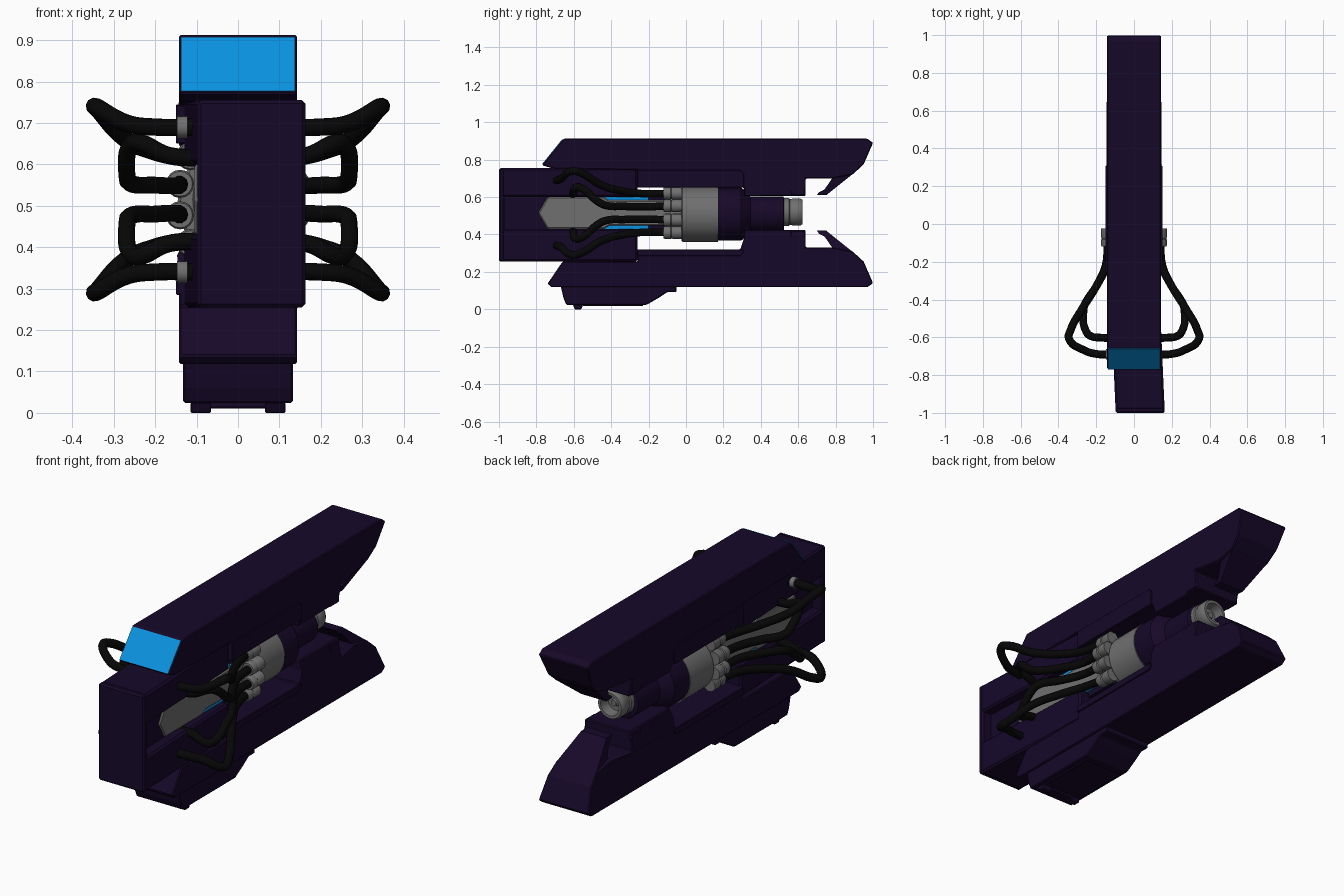
import bpy, bmesh, math
from mathutils import Matrix

if "Cube" in bpy.data.objects:
    bpy.data.objects.remove(bpy.data.objects["Cube"])

MID = 0.515  # height the rails and hoses mirror about


def material(name, rgb):
    m = bpy.data.materials.new(name)
    m.diffuse_color = (*rgb, 1)
    m.use_nodes = True
    m.node_tree.nodes["Principled BSDF"].inputs["Base Color"].default_value = m.diffuse_color
    return m


PURPLE = material("dark_purple", (0.008, 0.0025, 0.022))
BLACK = material("hose_black", (0.002, 0.002, 0.002))
BLUE = material("glow_blue", (0.003, 0.29, 0.75))
GREY = material("steel_grey", (0.16, 0.16, 0.16))


def finish(bm, name, mat=None, bevel=0.0, smooth=False):
    bmesh.ops.recalc_face_normals(bm, faces=bm.faces)
    me = bpy.data.meshes.new(name)
    bm.to_mesh(me)
    bm.free()
    ob = bpy.data.objects.new(name, me)
    bpy.context.collection.objects.link(ob)
    if mat:
        me.materials.append(mat)
    if bevel:
        b = ob.modifiers.new("bevel", 'BEVEL')
        b.width, b.segments, b.limit_method = bevel, 1, 'ANGLE'
    if smooth:
        bpy.ops.object.select_all(action='DESELECT')
        bpy.context.view_layer.objects.active = ob
        ob.select_set(True)
        bpy.ops.object.shade_smooth_by_angle(angle=math.radians(35))
    return ob


def prism(name, pts, w=0.143, mat=PURPLE, bevel=0.005, flip=False, shear=0.0, xc=0.0):
    """Side profile of (y, z[, half width]) points, extruded across x."""
    bm = bmesh.new()
    sides = []
    for s in (-1, 1):
        ring = []
        for p in pts:
            hw = p[2] if len(p) > 2 else w
            z = 2 * MID - p[1] if flip else p[1]
            ring.append(bm.verts.new((xc + s * hw + shear * (-0.25 - p[0]), p[0], z)))
        sides.append(ring)
        bm.faces.new(ring)
    a, b = sides
    n = len(pts)
    for i in range(n):
        j = (i + 1) % n
        bm.faces.new((a[i], a[j], b[j], b[i]))
    return finish(bm, name, mat, bevel)


def rect(y0, y1, z0, z1):
    return [(y0, z0), (y1, z0), (y1, z1), (y0, z1)]


def lathe(name, prof, mat=GREY, x=0.0, z=MID, steps=32):
    """Profile of (y, radius) points spun about an axis along y."""
    bm = bmesh.new()
    vs = [bm.verts.new((x + r, y, z)) for y, r in prof]
    es = [bm.edges.new(e) for e in zip(vs, vs[1:])]
    bmesh.ops.spin(bm, geom=vs + es, cent=(x, 0, z), axis=(0, 1, 0),
                   angle=2 * math.pi, steps=steps)
    bmesh.ops.remove_doubles(bm, verts=bm.verts, dist=1e-5)
    return finish(bm, name, mat, smooth=True)


# Upper and lower rails, differing only at the front end
rear = [(0.97, 0.912), (1.0, 0.89), (0.95, 0.775, 0.125), (0.89, 0.72, 0.115),
        (0.78, 0.70, 0.115), (0.64, 0.70), (0.64, 0.605, 0.125), (0.31, 0.605, 0.125),
        (0.31, 0.65), (-0.26, 0.65), (-0.26, 0.745)]
prism("upper_rail", [(-0.70, 0.75), (-0.77, 0.77), (-0.655, 0.912)] + rear)
prism("lower_rail", [(-0.66, 0.775), (-0.74, 0.893), (-0.72, 0.912)] + rear[:9]
      + [(0.29, 0.71), (-0.26, 0.71), (-0.26, 0.775)], flip=True)

for flip, tag in ((False, "upper"), (True, "lower")):
    # Tapered claw at the muzzle end
    prism(tag + "_claw", [(0.90, 0.73, 0.115), (0.75, 0.61, 0.072), (0.70, 0.61, 0.07),
                          (0.71, 0.625, 0.07), (0.74, 0.64, 0.078), (0.785, 0.705, 0.10)],
          bevel=0, flip=flip)
    # Guide block beside the muzzle
    prism(tag + "_guide_block", rect(0.56, 0.635, 0.61, 0.70), 0.135, flip=flip)
    # Raised side panel
    lo = 0.71 if flip else 0.65
    prism(tag + "_side_panel", [(-0.26, lo), (0.30, lo), (0.31, lo + 0.01), (0.31, 0.725),
                                (0.29, 0.745), (-0.26, 0.745)], 0.150, bevel=0.003, flip=flip)
    # Stock beam, slightly skewed
    prism(tag + "_stock_beam", rect(-0.985, -0.26, 0.60, 0.775 if flip else 0.755), 0.13,
          flip=flip, shear=0.044, bevel=0.01)

# Closed end plate and inner wall of the stock
prism("stock_end_plate", rect(-1.0, -0.97, 0.255, 0.755), 0.13, shear=0.044, bevel=0.008)
prism("stock_inner_wall", rect(-0.98, -0.27, 0.42, 0.61), 0.075, shear=0.044, bevel=0)

# Blue sight screen on the sloping front of the upper rail
prism("sight_screen", [(-0.769, 0.777), (-0.663, 0.908), (-0.655, 0.902), (-0.76, 0.773)],
      0.138, BLUE, 0)

# Grey pointed core with glowing strips and a dark bed behind the hoses
prism("core_spine", [(-0.79, MID), (-0.74, 0.60), (-0.44, 0.60), (-0.41, 0.583), (-0.08, 0.583),
                     (-0.08, 0.447), (-0.41, 0.447), (-0.44, 0.43), (-0.74, 0.43)],
      0.105, GREY, 0.006)
prism("core_glow", rect(-0.45, -0.20, 0.43, 0.60), 0.095, BLUE, 0)
prism("core_bed", rect(-0.30, -0.08, 0.40, 0.632), 0.075, PURPLE, 0)

# Barrel: manifold, drum, housing, neck and hollow muzzle
lathe("hose_manifold", [(-0.12, 0), (-0.12, 0.10), (-0.02, 0.11), (-0.02, 0)])
lathe("barrel_drum", [(-0.025, 0), (-0.025, 0.139), (-0.018, 0.146), (0.172, 0.146), (0.172, 0)],
      z=0.507)
lathe("barrel_housing", [(0.17, 0), (0.17, 0.142), (0.295, 0.142), (0.31, 0.130),
                         (0.345, 0.093), (0.52, 0.093), (0.525, 0.085), (0.525, 0)], PURPLE,
      z=0.509)
lathe("muzzle", [(0.52, 0), (0.52, 0.075), (0.55, 0.075), (0.555, 0.070), (0.565, 0.070),
                 (0.57, 0.073), (0.61, 0.073), (0.622, 0.066), (0.622, 0.052), (0.57, 0.045),
                 (0.57, 0.02), (0.59, 0.015), (0.59, 0)], z=0.52)

# Hoses: each leaves a socket, loops outward and returns into the stock
outer = [(0.115, -0.08, 0.62), (0.145, -0.22, 0.618), (0.20, -0.33, 0.63), (0.275, -0.45, 0.663),
         (0.337, -0.565, 0.731), (0.345, -0.605, 0.740), (0.265, -0.668, 0.698),
         (0.20, -0.688, 0.69), (0.09, -0.69, 0.69)]
inner = [(0.14, -0.08, 0.553), (0.15, -0.22, 0.548), (0.20, -0.33, 0.55), (0.262, -0.43, 0.556),
         (0.268, -0.465, 0.572), (0.255, -0.565, 0.650), (0.235, -0.59, 0.652),
         (0.17, -0.602, 0.622), (0.09, -0.605, 0.615)]


def hose(name, path):
    cu = bpy.data.curves.new(name, 'CURVE')
    cu.dimensions = '3D'
    cu.bevel_depth, cu.bevel_resolution, cu.resolution_u = 0.021, 3, 6
    cu.use_fill_caps = True
    sp = cu.splines.new('BEZIER')
    sp.bezier_points.add(len(path) - 1)
    for bp, co in zip(sp.bezier_points, path):
        bp.co = co
        bp.handle_left_type = bp.handle_right_type = 'AUTO'
    cu.materials.append(BLACK)
    ob = bpy.data.objects.new(name, cu)
    bpy.context.collection.objects.link(ob)
    bpy.ops.object.select_all(action='DESELECT')
    bpy.context.view_layer.objects.active = ob
    ob.select_set(True)
    bpy.ops.object.convert(target='MESH')


for sx, side in ((1, "right"), (-1, "left")):
    for sz, level in ((1, "upper"), (-1, "lower")):
        for kind, path in (("outer", outer), ("inner", inner)):
            pts = [(sx * x, y, MID + sz * (z - MID)) for x, y, z in path]
            tag = f"{side}_{level}_{kind}"
            hose(tag + "_hose", pts)
            # Socket at the manifold
            lathe(tag + "_socket", [(-0.12, 0), (-0.12, 0.030), (-0.112, 0.034), (-0.082, 0.034),
                                    (-0.077, 0.030), (-0.07, 0.034), (-0.025, 0.034), (-0.025, 0)],
                  GREY, pts[0][0], pts[0][2], 16)
        # Collar where the outer hose enters the stock
        bm = bmesh.new()
        place = Matrix.Translation((sx * 0.135, -0.69, MID + sz * 0.175))
        bmesh.ops.create_cone(bm, cap_ends=True, segments=16, radius1=0.027, radius2=0.027,
                              depth=0.025, matrix=place @ Matrix.Rotation(math.pi / 2, 4, 'Y'))
        finish(bm, f"{side}_{level}_collar", GREY, smooth=True)

# Pod under the lower rail, with lip and framed underside
prism("under_pod", [(-0.67, 0.125), (-0.655, 0.06), (-0.64, 0.024), (-0.21, 0.024), (-0.14, 0.065),
                    (-0.10, 0.092), (-0.05, 0.092), (-0.05, 0.125)], 0.133)
prism("pod_lip", rect(-0.60, -0.56, 0.01, 0.03), 0.10, bevel=0.004)
for s in (-1, 1):
    prism("pod_lip_foot", [(-0.605, 0.025), (-0.595, 0.0), (-0.56, 0.0), (-0.55, 0.025)],
          0.025, bevel=0.003, xc=s * 0.09)
    prism("pod_frame_side", rect(-0.55, -0.23, 0.017, 0.03), 0.005, bevel=0, xc=s * 0.105)
for y in (-0.55, -0.24):
    prism("pod_frame_end", rect(y, y + 0.01, 0.017, 0.03), 0.105, bevel=0)
